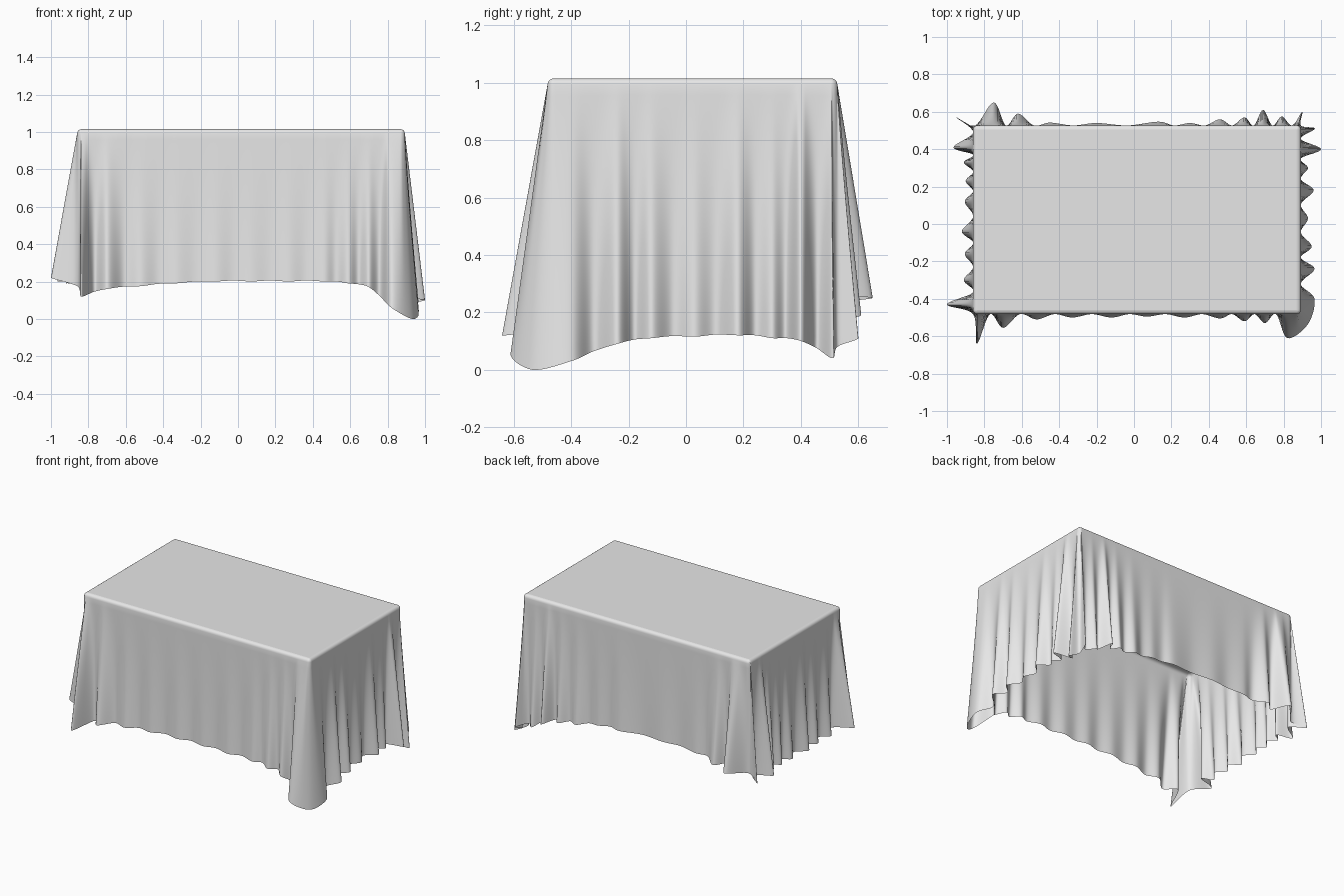
import bpy, math
from mathutils import Vector

if "Cube" in bpy.data.objects:
    bpy.data.objects.remove(bpy.data.objects["Cube"])

# Draped top: rectangle limits, height and edge rounding
X0, X1, Y0, Y1, TOP, R = -0.86, 0.892, -0.482, 0.527, 1.015, 0.022

# Hem fold crests, counter-clockwise from the front left corner: x, y, hem height
FRONT = [(-.84, -.64, .12), (-.70, -.555, .16), (-.52, -.51, .175), (-.33, -.50, .19),
         (-.12, -.50, .2), (.07, -.495, .2), (.27, -.50, .2), (.46, -.505, .2),
         (.59, -.52, .19), (.70, -.53, .17)]
CORNER_PANEL = [(.82, -.61, .06), (.93, -.535, 0), (.965, -.40, .03)]
RIGHT = [(.965, -.24, .09), (.95, -.12, .11), (.93, .03, .115), (.96, .18, .12),
         (.93, .30, .11), (1.0, .40, .10), (.967, .51, .04)]
BACK = [(.90, .60, .11), (.79, .575, .13), (.69, .61, .19), (.59, .57, .21),
        (.46, .56, .23), (.30, .54, .26), (.13, .547, .27), (-.20, .54, .28),
        (-.45, .542, .27), (-.62, .59, .25), (-.75, .65, .25)]
LEFT = [(-.95, .57, .2), (-.965, .41, .2), (-.91, .33, .2), (-.90, .23, .19),
        (-.905, .12, .19), (-.92, -.04, .19), (-.905, -.16, .19), (-.91, -.30, .19),
        (-1.0, -.43, .22)]


def clamp(p, inset):
    """Nearest point on the table rectangle, shrunk by inset."""
    return Vector((min(max(p.x, X0 + inset), X1 - inset),
                   min(max(p.y, Y0 + inset), Y1 - inset)))


# Full hem control points: a valley against the table between crests,
# except inside the broad flat corner panel
crests = [Vector(p) for p in FRONT + CORNER_PANEL + RIGHT + BACK + LEFT]
no_valley = {len(FRONT), len(FRONT) + 1}
ctrl = []
for i, a in enumerate(crests):
    b = crests[(i + 1) % len(crests)]
    ctrl.append(a)
    if i not in no_valley:
        mid = (a + b) / 2
        v = clamp(mid, 0)
        ctrl.append(Vector((v.x, v.y, mid.z + 0.005)))

# Smooth closed hem curve
STEPS = 10
hem = []
n = len(ctrl)
for i in range(n):
    p0, p1, p2, p3 = (ctrl[(i + k - 1) % n] for k in range(4))
    for s in range(STEPS):
        t = s / STEPS
        hem.append(0.5 * (2 * p1 + (p2 - p0) * t
                          + (2 * p0 - 5 * p1 + 4 * p2 - p3) * t * t
                          + (3 * p1 - p0 - 3 * p2 + p3) * t ** 3))
hem_low = min(h.z for h in hem)

# Skirt: rounded edge rows, then folds that widen towards the hem
ARC, ROWS = 4, 24
verts = []
for h in hem:
    h2 = Vector((h.x, h.y))
    c = clamp(h2, R)
    out = h2 - c
    off = out.length
    d = out / max(off, 1e-6)
    for k in range(ARC):
        a = math.pi / 2 * k / ARC
        p = c + d * R * math.sin(a)
        verts.append((p.x, p.y, TOP - R + R * math.cos(a)))
    edge = c + d * R
    power = 1 + 0.7 * max(0, 1 - off / 0.12)
    for k in range(ROWS + 1):
        t = k / ROWS
        p = edge.lerp(h2, t ** power)
        verts.append((p.x, p.y, (TOP - R) * (1 - t) + (h.z - hem_low) * t))
row = ARC + ROWS + 1
m = len(hem)
faces = []
for i in range(m):
    a, b = i * row, (i + 1) % m * row
    faces += [(a + k, a + k + 1, b + k + 1, b + k) for k in range(row - 1)]

# Flat top
base = len(verts)
verts += [(X0 + R, Y0 + R, TOP), (X1 - R, Y0 + R, TOP),
          (X1 - R, Y1 - R, TOP), (X0 + R, Y1 - R, TOP)]
faces.append((base, base + 1, base + 2, base + 3))

mesh = bpy.data.meshes.new("tablecloth")
mesh.from_pydata(verts, [], faces)
mesh.polygons.foreach_set("use_smooth", [True] * len(mesh.polygons))
mat = bpy.data.materials.new("light grey cloth")
mat.diffuse_color = (0.8, 0.8, 0.8, 1)
mat.use_nodes = True
mat.node_tree.nodes["Principled BSDF"].inputs["Base Color"].default_value = mat.diffuse_color
mesh.materials.append(mat)
mesh.update()
cloth = bpy.data.objects.new("tablecloth", mesh)
bpy.context.collection.objects.link(cloth)
